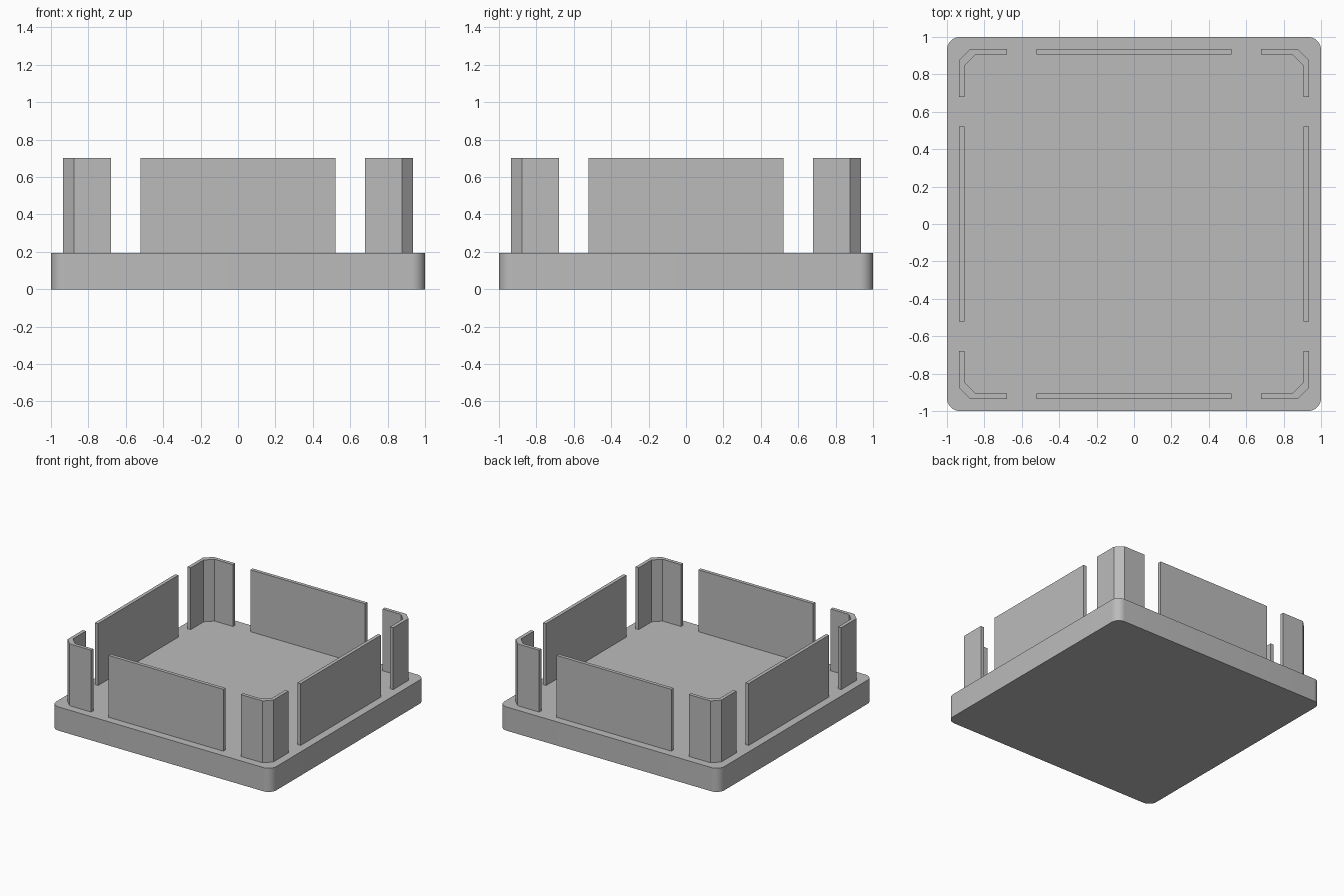
import bpy
import bmesh
from math import radians
from mathutils import Matrix, Vector

cube = bpy.data.objects.get("Cube")
if cube:
    bpy.data.objects.remove(cube, do_unlink=True)

BASE_TOP, WALL_TOP = 0.195, 0.703
OUTER, INNER = 0.935, 0.906

grey = bpy.data.materials.new("plain grey")
grey.use_nodes = True
grey.diffuse_color = (0.5, 0.5, 0.5, 1)
grey.node_tree.nodes["Principled BSDF"].inputs["Base Color"].default_value = grey.diffuse_color


def extrude_outline(name, outline, bottom, top, turn=0):
    """Extrude a flat outline upwards, turned about the z axis."""
    bm = bmesh.new()
    rotation = Matrix.Rotation(radians(turn), 4, "Z")
    face = bm.faces.new([bm.verts.new(rotation @ Vector((x, y, bottom))) for x, y in outline])
    result = bmesh.ops.extrude_face_region(bm, geom=[face])
    moved = [v for v in result["geom"] if isinstance(v, bmesh.types.BMVert)]
    bmesh.ops.translate(bm, verts=moved, vec=(0, 0, top - bottom))
    bmesh.ops.recalc_face_normals(bm, faces=bm.faces)
    mesh = bpy.data.meshes.new(name)
    bm.to_mesh(mesh)
    bm.free()
    mesh.materials.append(grey)
    obj = bpy.data.objects.new(name, mesh)
    bpy.context.collection.objects.link(obj)
    return obj


# Base plate with rounded vertical corners
plate = extrude_outline("base_plate", [(-1, -1), (1, -1), (1, 1), (-1, 1)], 0, BASE_TOP)
bm = bmesh.new()
bm.from_mesh(plate.data)
upright = [e for e in bm.edges if abs(e.verts[0].co.z - e.verts[1].co.z) > 0.1]
bmesh.ops.bevel(bm, geom=upright, offset=0.07, segments=10, profile=0.5, affect="EDGES")
bm.to_mesh(plate.data)
bm.free()
bpy.context.view_layer.objects.active = plate
plate.select_set(True)
bpy.ops.object.shade_smooth_by_angle(angle=radians(30))

# Thin side walls and chamfered corner walls, repeated around the plate
wall = [(-0.522, -OUTER), (0.522, -OUTER), (0.522, -INNER), (-0.522, -INNER)]
half = [(0.68, -OUTER), (0.877, -OUTER)]
half_inner = [(0.847, -INNER), (0.68, -INNER)]
mirror = lambda points: [(-y, -x) for x, y in reversed(points)]
corner = half + mirror(half) + mirror(half_inner) + half_inner

sides = ["front", "left", "back", "right"]
corners = ["front_left", "back_left", "back_right", "front_right"]
for i in range(4):
    extrude_outline(sides[i] + "_wall", wall, BASE_TOP, WALL_TOP, 90 * i)
    extrude_outline(corners[i] + "_corner_wall", corner, BASE_TOP, WALL_TOP, 90 * i)
